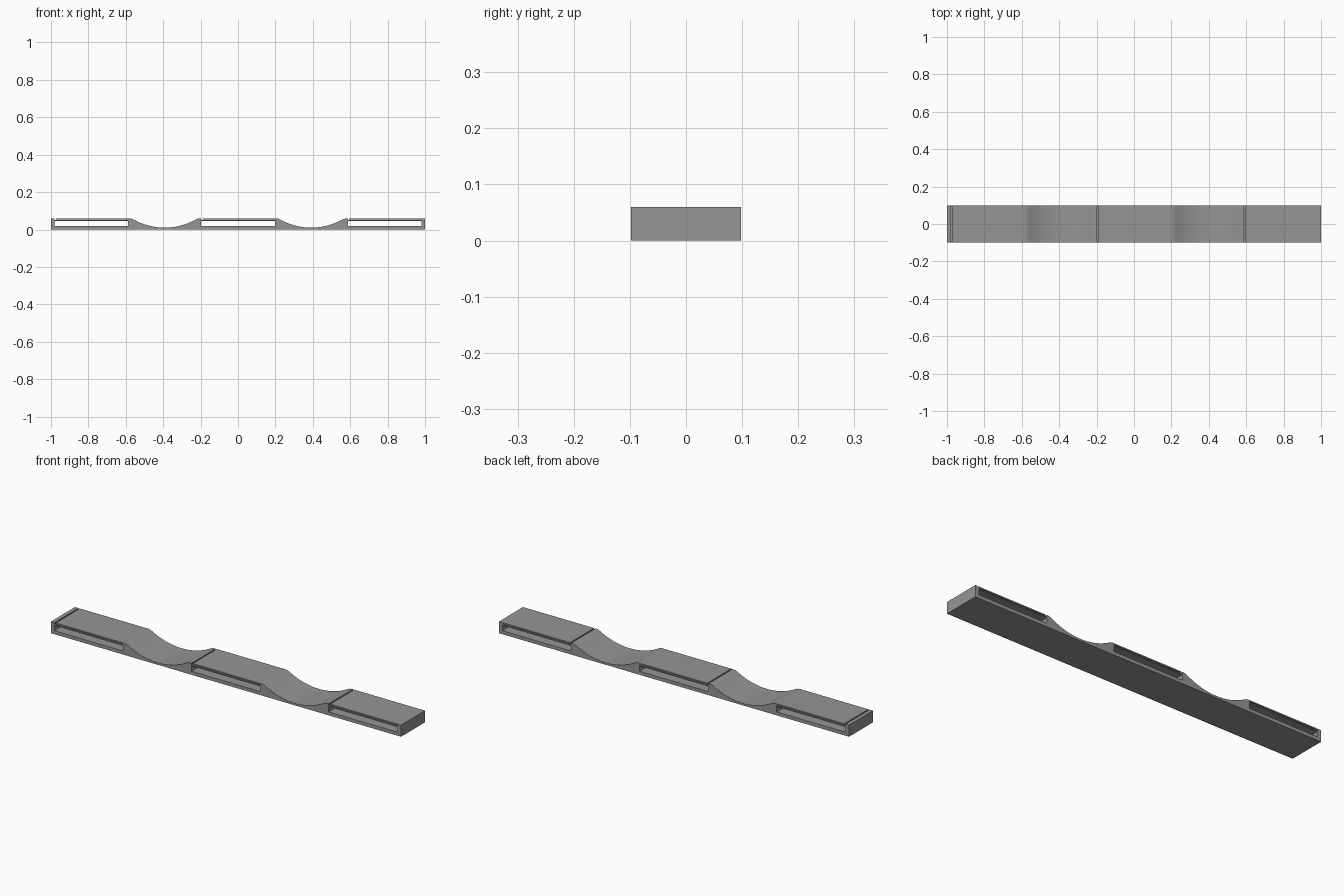
import bpy, bmesh, math

if "Cube" in bpy.data.objects:
    bpy.data.objects.remove(bpy.data.objects["Cube"])

HEIGHT, HALF_DEPTH = 0.06, 0.098
COVE_R, COVE_FLOOR, COVE_HALF = 0.34, 0.01, 0.162
BLOCKS = [(-0.98, -0.587), (-0.197, 0.197), (0.587, 0.98)]
COVES = [-0.392, 0.392]


def cove(cx):
    """Concave scoop with softly rounded shoulders."""
    z_end = COVE_FLOOR + COVE_R - math.sqrt(COVE_R**2 - COVE_HALF**2)
    shoulder = []
    for i in range(6):
        t = i / 6
        d = (1-t)**2 * 0.189 + 2*t*(1-t) * 0.178 + t*t * COVE_HALF
        z = ((1-t)**2 + 2*t*(1-t)) * HEIGHT + t*t * z_end
        shoulder.append((d, z))
    arc = []
    for i in range(25):
        d = -COVE_HALF + 2 * COVE_HALF * i / 24
        arc.append((cx + d, COVE_FLOOR + COVE_R - math.sqrt(COVE_R**2 - d*d)))
    return ([(cx - d, z) for d, z in shoulder] + arc
            + [(cx + d, z) for d, z in reversed(shoulder)])


def tongue_slit(x0, x1):
    """Thin L-shaped slit that frees a flexible plate on top of a block."""
    w = 0.007
    return [(x0, HEIGHT), (x0, 0.050), (x1, 0.050), (x1, 0.054),
            (x0 + w, 0.054), (x0 + w, HEIGHT)]


def add_loop(curve, points):
    spline = curve.splines.new('POLY')
    spline.points.add(len(points) - 1)
    for p, (x, z) in zip(spline.points, points):
        p.co = (x, z, 0, 1)
    spline.use_cyclic_u = True


# Side profile: outline with scoops and slits, plus a through slot per block
curve = bpy.data.curves.new("bar_profile", 'CURVE')
curve.dimensions = '2D'
curve.fill_mode = 'BOTH'
curve.extrude = HALF_DEPTH

outline = [(-1, 0), (-1, HEIGHT)]
for i, block in enumerate(BLOCKS):
    outline += tongue_slit(*block)
    if i < len(COVES):
        outline += cove(COVES[i])
outline += [(1, HEIGHT), (1, 0)]
add_loop(curve, outline)
for x0, x1 in BLOCKS:
    add_loop(curve, [(x0, 0.018), (x1, 0.018), (x1, 0.045), (x0, 0.045)])

# Extruded bar, turned upright
bar = bpy.data.objects.new("scooped_bar", curve)
bpy.context.collection.objects.link(bar)
bar.rotation_euler.x = math.pi / 2
bpy.context.view_layer.objects.active = bar
bar.select_set(True)
bpy.ops.object.convert(target='MESH')
bar = bpy.context.view_layer.objects.active
bpy.ops.object.transform_apply(location=False, rotation=True, scale=False)

# Join the walls to the end caps
bm = bmesh.new()
bm.from_mesh(bar.data)
bmesh.ops.remove_doubles(bm, verts=bm.verts, dist=0.0002)
bmesh.ops.recalc_face_normals(bm, faces=bm.faces)
bm.to_mesh(bar.data)
bm.free()

grey = bpy.data.materials.new("mid_grey")
grey.diffuse_color = (0.3, 0.3, 0.3, 1)
grey.use_nodes = True
grey.node_tree.nodes["Principled BSDF"].inputs["Base Color"].default_value = grey.diffuse_color
bar.data.materials.clear()
bar.data.materials.append(grey)
bpy.ops.object.shade_smooth_by_angle(angle=math.radians(25))
